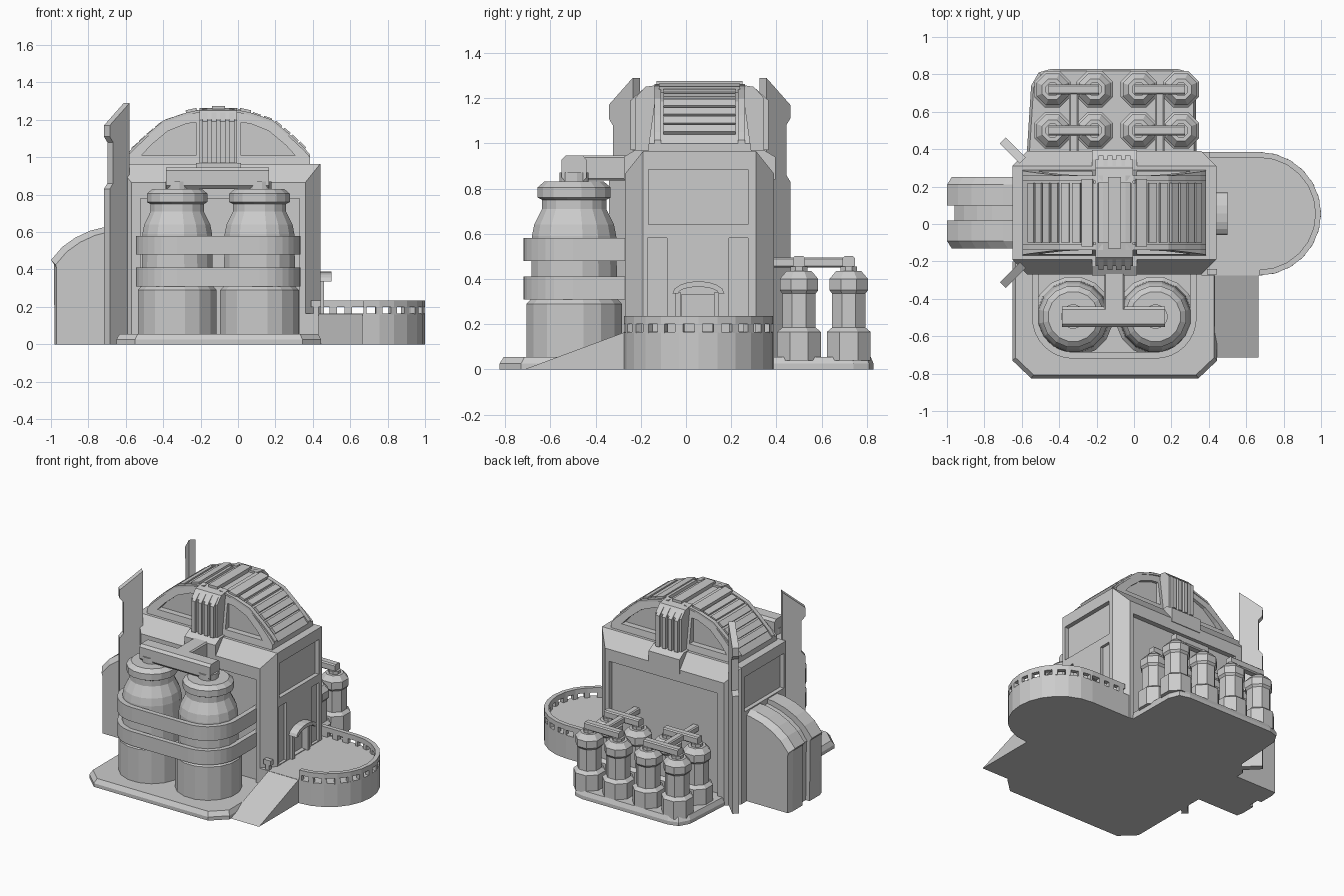
import bpy, bmesh
from math import sin, cos, pi, atan2
from mathutils import Matrix

if "Cube" in bpy.data.objects:
    bpy.data.objects.remove(bpy.data.objects["Cube"])

CX, CY = -0.105, 0.06   # centre lines of the main hall


def loft(name, rings):
    """Closed solid through rings with equal point counts."""
    bm = bmesh.new()
    vs = [[bm.verts.new(p) for p in r] for r in rings]
    n = len(vs[0])
    for a, b in zip(vs, vs[1:]):
        for i in range(n):
            bm.faces.new((a[i], a[(i + 1) % n], b[(i + 1) % n], b[i]))
    bm.faces.new(vs[0])
    bm.faces.new(vs[-1])
    bmesh.ops.remove_doubles(bm, verts=bm.verts, dist=1e-5)
    bmesh.ops.recalc_face_normals(bm, faces=bm.faces)
    me = bpy.data.meshes.new(name)
    bm.to_mesh(me)
    bm.free()
    ob = bpy.data.objects.new(name, me)
    bpy.context.collection.objects.link(ob)
    return ob


def prism(name, pts, axis, a, b):
    put = {'x': lambda p, t: (t, p[0], p[1]), 'y': lambda p, t: (p[0], t, p[1]),
           'z': lambda p, t: (p[0], p[1], t)}[axis]
    return loft(name, [[put(p, t) for p in pts] for t in (a, b)])


def box(name, x0, x1, y0, y1, z0, z1):
    return prism(name, [(x0, y0), (x1, y0), (x1, y1), (x0, y1)], 'z', z0, z1)


def lathe(name, x, y, prof, n):
    return loft(name, [[(x + r * cos((i + .5) * 2 * pi / n), y + r * sin((i + .5) * 2 * pi / n), z)
                        for i in range(n)] for r, z in prof])


def cut(ob, cutter):
    m = ob.modifiers.new("cut", 'BOOLEAN')
    m.object, m.operation, m.solver = cutter, 'DIFFERENCE', 'EXACT'
    bpy.context.view_layer.objects.active = ob
    bpy.ops.object.modifier_apply(modifier=m.name)
    bpy.data.objects.remove(cutter)


def bar(name, axis, a, b, c1, c2, r1, r2, ch=0.3):
    """Octagonal bar along an axis."""
    k1, k2 = r1 * (1 - ch), r2 * (1 - ch)
    o = [(r1, k2), (k1, r2), (-k1, r2), (-r1, k2), (-r1, -k2), (-k1, -r2), (k1, -r2), (r1, -k2)]
    return prism(name, [(c1 + u, c2 + v) for u, v in o], axis, a, b)


def slab(name, pts, c, k):
    """Base plate with sloping rim."""
    up = [(c[0] + (x - c[0]) * k, c[1] + (y - c[1]) * k, .055) for x, y in pts]
    return loft(name, [[(x, y, 0) for x, y in pts], [(x, y, .025) for x, y in pts], up])


# Main hall with chamfered corners that die into the sloping eaves
oct_ring = [(-.57, -.27), (.36, -.27), (.44, -.19), (.44, .31), (.36, .39), (-.57, .39), (-.65, .31), (-.65, -.19)]
rect_ring = [(-.65, -.19), (.44, -.19), (.44, -.19), (.44, .31), (.44, .31), (-.65, .31), (-.65, .31), (-.65, -.19)]
hall = loft("main_hall", [[(x, y, z) for x, y in r] for r, z in ((oct_ring, 0), (oct_ring, .865), (rect_ring, .965))])
for y0, y1 in ((-.4, -.235), (.355, .5)):
    cut(hall, box("cutter", -.52, .33, y0, y1, .03, .78))
for x0, x1 in ((.41, .6), (-.8, -.62)):
    cut(hall, box("cutter", x0, x1, -.165, .275, .64, .885))
for y0, y1 in ((-.17, -.085), (.19, .275)):
    cut(hall, box("cutter", .42, .6, y0, y1, .17, .58))
cut(hall, box("cutter", .41, .6, -.02, .13, .17, .33))

# Barrel roof with leaning gables and recessed gable windows
half = [(.49, .96), (.49, 1.0), (.46, 1.035), (.38, 1.11), (.29, 1.185), (.17, 1.225), (.06, 1.248)]
prof = [(CX + u, z) for u, z in half] + [(CX - u, z) for u, z in reversed(half)]
lean = lambda z: (z - .96) * .14
roof = loft("barrel_roof", [[(x, -.17 + lean(z), z) for x, z in prof], [(x, .29 - lean(z), z) for x, z in prof]])
for s in (-1, 1):
    win = [(CX + s * u, z) for u, z in ((.41, 1.01), (.12, 1.01), (.12, 1.185), (.17, 1.18), (.27, 1.14), (.36, 1.065))]
    for y0, y1 in ((-.3, -.12), (.24, .45)):
        cut(roof, prism("cutter", win, 'y', y0, y1))
    # Slats along the roof curve
    for (u0, z0), (u1, z1), n in zip(half[2:], half[3:], (2, 2, 2, 1)):
        ang = atan2(z1 - z0, s * (u1 - u0))
        for k in range(n):
            t = (k + .5) / n
            wide = .022 if n == 2 else .03
            ob = box("roof_slat", -wide, wide, -.16, .16, -.02, .014)
            ob.matrix_world = Matrix.Translation((CX + s * (u0 + (u1 - u0) * t), CY, z0 + (z1 - z0) * t)) @ Matrix.Rotation(-ang, 4, 'Y')
    for y0, y1 in ((-.14, -.11), (.23, .26)):
        rim = [(CX + s * u, z) for u, z in half[1:]]
        rim += [(x, z + .014) for x, z in reversed(rim)]
        prism("roof_rim", rim, 'y', y0, y1)
    ob = box("roof_rib", -.03, .03, -.18, .18, -.02, .03)
    ob.matrix_world = Matrix.Translation((CX + s * .14, CY, 1.228)) @ Matrix.Rotation(s * .22, 4, 'Y')
box("roof_ridge_rib", CX - .035, CX + .035, -.13, .25, 1.23, 1.275)

# Fluted brackets in the middle of each gable
for s in (-1, 1):
    y = lambda d: CY + s * d
    prism("gable_bracket", [(y(d), z) for d, z in ((.16, 1.262), (.24, 1.25), (.285, 1.2), (.285, .96), (.16, .96))],
          'x', CX - .1, CX + .1)
    prism("bracket_foot", [(y(d), z) for d, z in ((.2, .97), (.285, .97), (.335, .94), (.335, .84), (.2, .84))],
          'x', CX - .12, CX + .12)
    for k in (-1.5, -.5, .5, 1.5):
        x = CX + k * .048
        prism("bracket_flute", [(y(d), z) for d, z in ((.25, 1.24), (.305, 1.19), (.305, .97), (.25, .97))],
              'x', x - .014, x + .014)
    # Corner fins standing on the left chamfers
    fin = prism("corner_fin", [(0, 0), (.15, 0), (.15, .83), (.125, .86), (.125, 1.08), (.15, 1.11),
                               (.15, 1.17), (0, 1.29)], 'y', -.022, .022)
    fin.matrix_world = Matrix.Translation((-.595, y(.28), 0)) @ Matrix.Rotation(atan2(s, -1), 4, 'Z')

# Large tanks on the front
slab("front_base", [(-.65, -.2), (-.65, -.73), (-.55, -.825), (.345, -.825), (.445, -.73), (.445, -.2)], (CX, -.2), .97)
tank = [(.215, .04), (.215, .29), (.195, .31), (.19, .59), (.18, .64), (.145, .71), (.145, .75), (.165, .76),
        (.165, .805), (.135, .83), (.065, .83), (.065, .87)]
for x in (-.325, .115):
    lathe("large_tank", x, -.495, tank, 16)


def band_path(r):
    a = [i * pi / 16 for i in range(9)]
    return ([(-.325 - r, -.22)] + [(-.325 - r * cos(t), -.5 - r * sin(t)) for t in a]
            + [(.115 + r * sin(t), -.5 - r * cos(t)) for t in a] + [(.115 + r, -.22)])


for z in (.31, .48):
    prism("tank_band", band_path(.22) + band_path(.185)[::-1], 'z', z, z + .1)
bar("manifold_bar", 'x', -.385, .165, -.495, .888, .055, .057)
bar("manifold_pipe", 'y', -.5, -.22, CX, .89, .055, .055, .15)

# Small tanks on the back
slab("back_base", [(-.575, .35), (-.55, .74), (-.51, .81), (-.44, .83), (.23, .83), (.3, .81), (.33, .74), (.335, .35)],
     (CX, .4), .97)
small = [(.105, .04), (.105, .165), (.08, .185), (.08, .335), (.092, .35), (.092, .4), (.06, .435), (.04, .435),
         (.04, .455)]
for xc in (-.323, .138):
    for yy in (.5, .72):
        for dx in (-.113, .113):
            lathe("small_tank", xc + dx, yy, small, 8)
        bar("small_manifold", 'x', xc - .135, xc + .135, yy, .475, .027, .026)
    bar("small_pipe", 'y', .35, .74, xc, .472, .025, .022)

# Round terrace with crenellated railing and ramp
arc = [pi / 2 - i * pi / 12 for i in range(13)]
edge = lambda r: [(.67 + r * cos(t), .055 + r * sin(t)) for t in arc]
prism("terrace", [(.36, .385)] + edge(.33) + [(.36, -.275)], 'z', 0, .165)
prism("terrace_rail", [(.4, .385)] + edge(.33) + edge(.3)[::-1] + [(.4, .355)], 'z', .2, .235)
for i in range(13):
    t, w = pi / 2 - i * pi / 12, .055
    lo, hi = min(t + w, pi / 2), max(t - w, -pi / 2)
    prism("rail_post", [(.67 + r * cos(q), .055 + r * sin(q)) for r, q in ((.33, lo), (.33, hi), (.3, hi), (.3, lo))],
          'z', .16, .2)
for x in (.43, .51, .59):
    box("rail_post", x - .02, x + .02, .355, .385, .16, .2)
box("corner_rail", .39, .445, -.27, -.24, .2, .235)
box("corner_rail_post", .405, .43, -.27, -.24, .16, .2)
prism("ramp", [(-.715, 0), (-.27, 0), (-.27, .165)], 'x', .43, .665)

# Door canopy and jambs
arch = lambda w, h: [(.055 + w * cos(i * pi / 8), .335 + h * sin(i * pi / 8)) for i in range(9)]
prism("door_canopy", arch(.115, .055) + arch(.09, .03)[::-1], 'x', .42, .5)
for yy in (-.035, .135):
    box("door_jamb", .42, .46, yy - .012, yy + .012, .16, .34)

# Left annex: two rounded bays with a sunken strip between
ann = [(-.6, 0), (-.98, 0), (-.985, .43), (-1.0, .45), (-.94, .52), (-.87, .57), (-.79, .607), (-.7, .63), (-.6, .635)]
inset = [(max(x, -.97) if z < .44 else x + .025, z - (.025 if z > .4 else 0)) for x, z in ann]
for s in (-1, 1):
    loft("annex_bay", [[(x, CY + s * d, z) for x, z in p] for p, d in ((ann, .04), (ann, .15), (inset, .19))])
prism("annex_strip", [(max(x + .03, -.96) if x < -.6 else x, max(z - .03, 0)) for x, z in ann], 'y', CY - .05, CY + .05)
